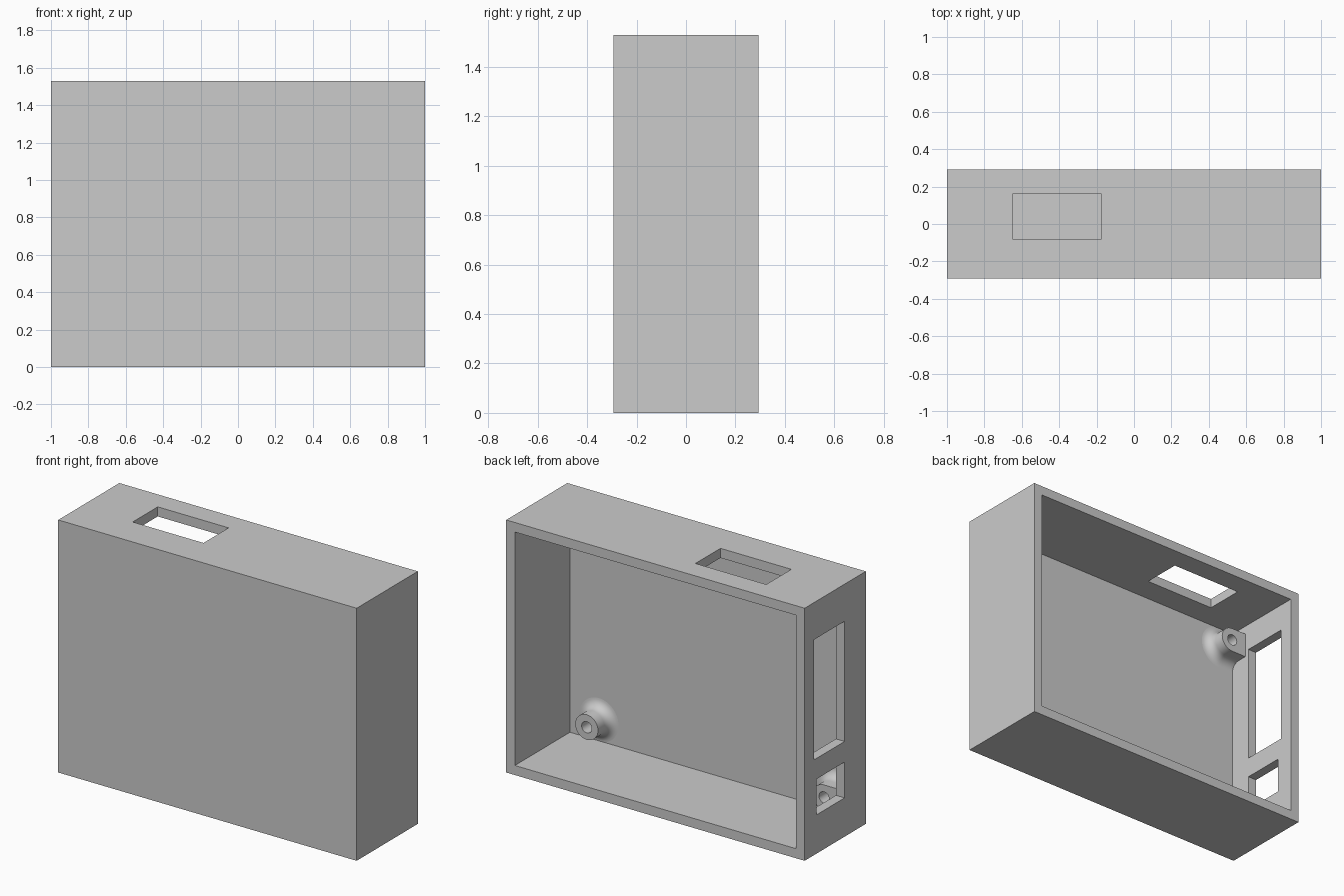
import bpy, bmesh, math

if "Cube" in bpy.data.objects:
    bpy.data.objects.remove(bpy.data.objects["Cube"])

W, D, H = 2.0, 0.585, 1.53      # outer size
T = 0.058                       # wall thickness
FLOOR = -D / 2 + T              # inner face of the front wall

grey = bpy.data.materials.new("light grey")
grey.diffuse_color = (0.6, 0.6, 0.6, 1)
grey.use_nodes = True
grey.node_tree.nodes["Principled BSDF"].inputs["Base Color"].default_value = grey.diffuse_color


def finish(bm, name):
    bmesh.ops.recalc_face_normals(bm, faces=bm.faces)
    me = bpy.data.meshes.new(name)
    bm.to_mesh(me)
    bm.free()
    me.materials.append(grey)
    ob = bpy.data.objects.new(name, me)
    bpy.context.collection.objects.link(ob)
    return ob


def box(name, x0, x1, y0, y1, z0, z1):
    bm = bmesh.new()
    bmesh.ops.create_cube(bm, size=1)
    for v in bm.verts:
        v.co = ((x0 + x1) / 2 + v.co.x * (x1 - x0),
                (y0 + y1) / 2 + v.co.y * (y1 - y0),
                (z0 + z1) / 2 + v.co.z * (z1 - z0))
    return finish(bm, name)


# Case: a box open at the back, with three port openings
case = box("case", -W / 2, W / 2, -D / 2, D / 2, 0, H)
cutters = [
    box("cavity_cutter", -W / 2 + T, W / 2 - T, FLOOR, D, T, H - T),
    box("top_slot_cutter", -0.65, -0.175, -0.08, 0.16, H - 0.1, H + 0.1),
    box("tall_port_cutter", -1.1, -0.9, -0.09, 0.205, 0.577, 1.305),
    box("small_port_cutter", -1.1, -0.9, -0.09, 0.177, 0.235, 0.452),
]
for c in cutters:
    m = case.modifiers.new(c.name, "BOOLEAN")
    m.operation = "DIFFERENCE"
    m.solver = "EXACT"
    m.object = c
dg = bpy.context.evaluated_depsgraph_get()
case.data = bpy.data.meshes.new_from_object(case.evaluated_get(dg))
case.modifiers.clear()
for c in cutters:
    bpy.data.objects.remove(c, do_unlink=True)


def boss(name, cx, cz, wall=None):
    """Screw boss with a filleted foot; wall = reach of a bridge towards -x."""
    n, r, hole, fillet, height = 48, 0.076, 0.034, 0.056, 0.117
    bm = bmesh.new()

    def ring(rad, y, bridge):
        vs = []
        for i in range(n):
            a = 2 * math.pi * i / n
            c, s = math.cos(a), math.sin(a)
            k = rad
            if bridge and c < -1e-6:
                k = min(rad / max(abs(s), 1e-6), bridge / -c)
            vs.append(bm.verts.new((cx + k * c, y, cz + k * s)))
        return vs

    # foot fillet, straight shaft, top rim, blind screw hole
    rings = [ring(r + fillet, FLOOR - 0.01, wall)]
    for i in range(9):
        t = i / 8 * math.pi / 2
        rings.append(ring(r + fillet * (1 - math.sin(t)),
                          FLOOR + fillet * (1 - math.cos(t)), wall))
    rings.append(ring(r, FLOOR + height, wall))
    rings.append(ring(hole, FLOOR + height, None))
    rings.append(ring(hole, FLOOR + 0.002, None))
    for a, b in zip(rings, rings[1:]):
        for i in range(n):
            j = (i + 1) % n
            bm.faces.new((a[i], a[j], b[j], b[i]))
    bm.faces.new(rings[-1])
    bm.faces.new(rings[0][::-1])
    ob = finish(bm, name)
    bpy.ops.object.select_all(action="DESELECT")
    ob.select_set(True)
    bpy.context.view_layer.objects.active = ob
    bpy.ops.object.shade_smooth_by_angle(angle=math.radians(30))


# Four bosses: the pair by the ports is bridged to the side wall
for level, z in (("lower", 0.185), ("upper", H - 0.185)):
    boss(level + "_free_boss", 0.748, z)
    boss(level + "_wall_boss", -0.843, z, wall=0.127)
